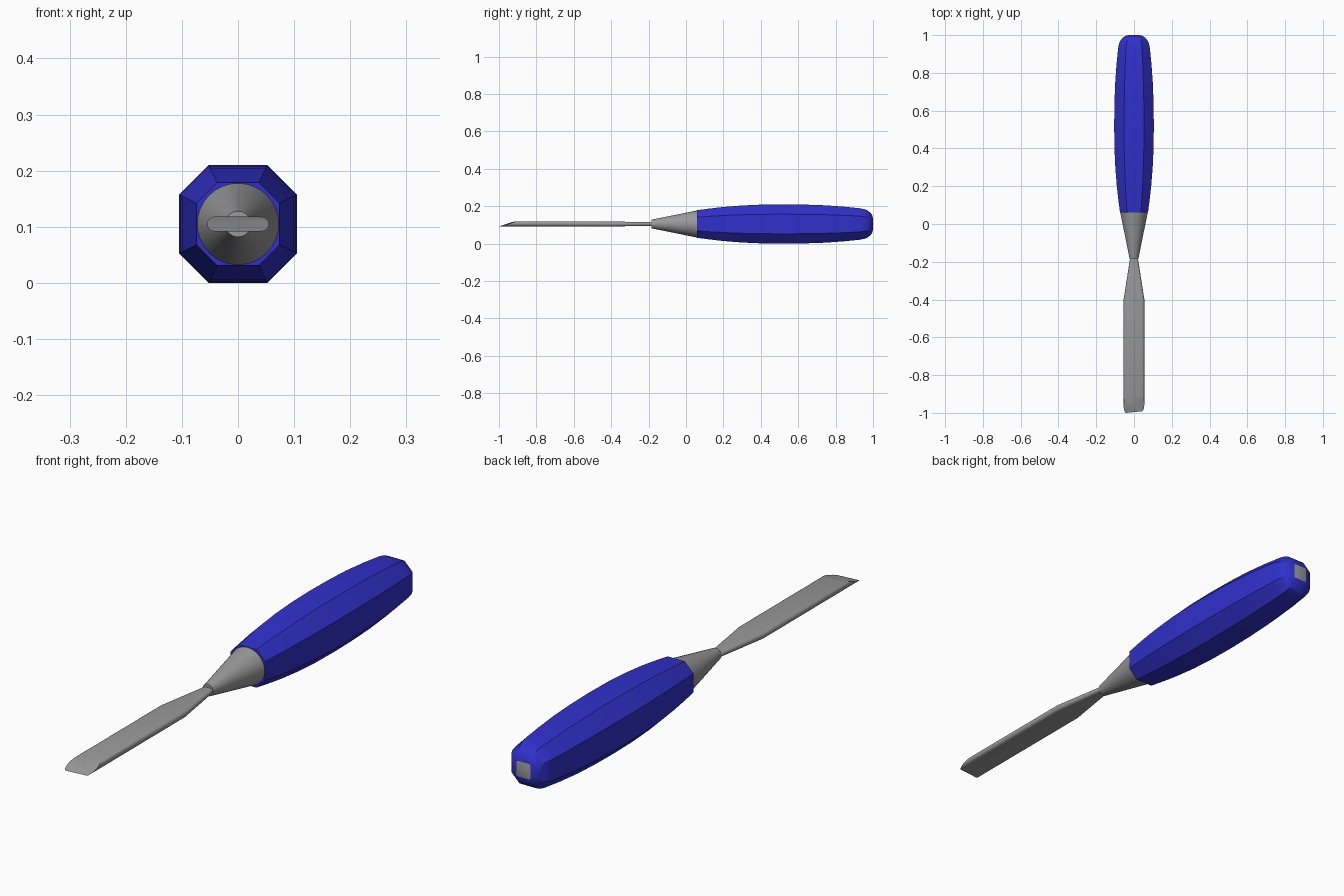
import bpy
import bmesh
from math import sin, cos, pi, radians
from mathutils import Vector

cube = bpy.data.objects.get("Cube")
if cube:
    bpy.data.objects.remove(cube, do_unlink=True)

AXIS = 0.105  # height of the tool's long axis


def material(name, rgb):
    mat = bpy.data.materials.new(name)
    mat.use_nodes = True
    mat.diffuse_color = (*rgb, 1)
    mat.node_tree.nodes["Principled BSDF"].inputs["Base Color"].default_value = (*rgb, 1)
    return mat


def loft(rings):
    """Skin a list of (y, [(x, z), ...]) sections and cap both ends."""
    bm = bmesh.new()
    loops = [[bm.verts.new((x, y, AXIS + z)) for x, z in pts] for y, pts in rings]
    count = len(loops[0])
    for a, b in zip(loops, loops[1:]):
        for i in range(count):
            j = (i + 1) % count
            bm.faces.new((a[i], a[j], b[j], b[i]))
    bm.faces.new(loops[0][::-1])
    bm.faces.new(loops[-1])
    bmesh.ops.recalc_face_normals(bm, faces=bm.faces)
    return bm


def finish(bm, name, mats):
    mesh = bpy.data.meshes.new(name)
    bm.to_mesh(mesh)
    bm.free()
    for mat in mats:
        mesh.materials.append(mat)
    obj = bpy.data.objects.new(name, mesh)
    bpy.context.collection.objects.link(obj)
    bpy.ops.object.select_all(action='DESELECT')
    obj.select_set(True)
    bpy.context.view_layer.objects.active = obj
    bpy.ops.object.shade_smooth_by_angle(angle=radians(30))
    return obj


def octagon(r, c):
    return [(r, -c), (r, c), (c, r), (-c, r), (-r, c), (-r, -c), (-c, -r), (c, -r)]


def circle(r, n=32):
    return [(r * cos(2 * pi * i / n), r * sin(2 * pi * i / n)) for i in range(n)]


def stadium(w, h, n=8):
    pts = []
    for side, start in ((1, -pi / 2), (-1, pi / 2)):
        for i in range(n + 1):
            a = start + pi * i / n
            pts.append((side * (w - h) + h * cos(a), h * sin(a)))
    return pts


blue = material("blue plastic", (0.03, 0.03, 0.6))
steel = material("grey steel", (0.32, 0.32, 0.32))

# Handle: barrel-shaped octagon with a rounded butt and a steel end face
profile = [(0.06, 0.074), (0.13, 0.083), (0.2, 0.091), (0.3, 0.099), (0.4, 0.1035),
           (0.52, 0.105), (0.64, 0.1035), (0.74, 0.1), (0.84, 0.093), (0.93, 0.084),
           (0.955, 0.079), (0.973, 0.071), (0.987, 0.059), (0.996, 0.045)]
rings = [(y, octagon(r, r * 0.5)) for y, r in profile]
rings.append((1.0, octagon(0.03, 0.025)))
bm = loft(rings)
for face in bm.faces:
    if face.calc_center_median().y > 0.999:
        face.material_index = 1
finish(bm, "handle", [blue, steel])

# Ferrule: cone between handle and blade
finish(loft([(-0.185, circle(0.023)), (0.062, circle(0.073))]), "ferrule", [steel])

# Blade: rounded flat bar with a narrow neck, cut by a slanted bevel
bm = loft([(-1.05, stadium(0.055, 0.013)), (-0.4, stadium(0.055, 0.013)),
           (-0.17, stadium(0.019, 0.01))])
cut = bmesh.ops.bisect_plane(bm, geom=bm.verts[:] + bm.edges[:] + bm.faces[:],
                             plane_co=Vector((-0.042, -1, AXIS - 0.013)),
                             plane_no=Vector((-0.1, 1, -3.08)).normalized(),
                             clear_inner=True)
rim = [e for e in cut["geom_cut"] if isinstance(e, bmesh.types.BMEdge)]
bmesh.ops.contextual_create(bm, geom=rim)
bmesh.ops.recalc_face_normals(bm, faces=bm.faces)
finish(bm, "blade", [steel])
